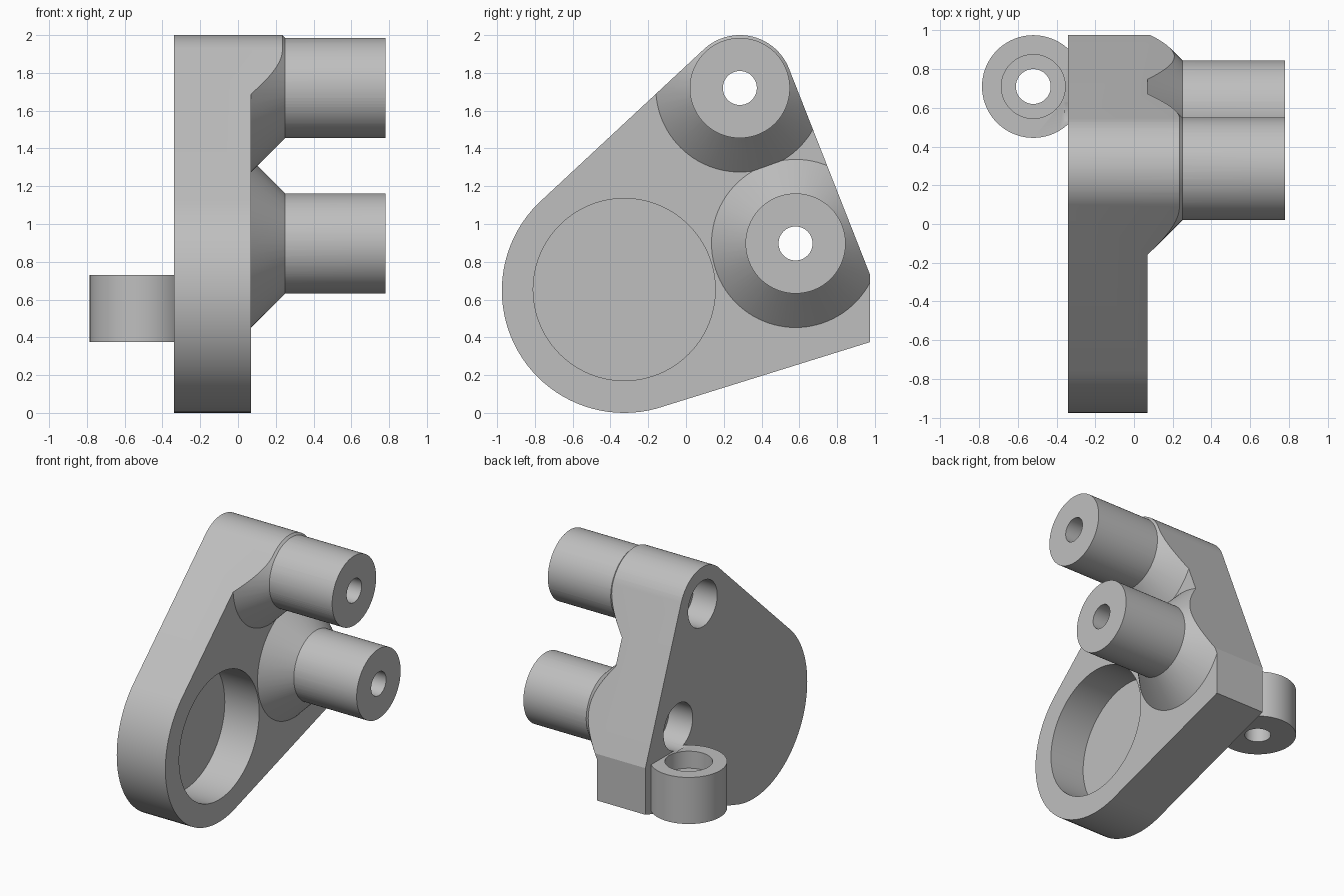
import bpy, bmesh, math
from mathutils import Matrix, Vector
from mathutils.geometry import convex_hull_2d

if "Cube" in bpy.data.objects:
    bpy.data.objects.remove(bpy.data.objects["Cube"], do_unlink=True)

SEG = 96
BACK, FACE = -0.34, 0.07            # plate back and front faces (x)
CONE_TOP, BOSS_END = 0.25, 0.78
BOSS_R, BORE_R, SINK_R = 0.265, 0.09, 0.175
EYE_Z = (0.375, 0.73)               # height range of the side eyelet
PIVOT = (-0.327, 0.648)             # big round end (y, z)
BOSSES = [(0.285, 1.72), (0.58, 0.897)]
EYE = (-0.52, 0.71)                 # eyelet centre (x, y)

grey = bpy.data.materials.new("cast grey")
grey.use_nodes = True
COLOUR = (0.52, 0.52, 0.52, 1)
grey.diffuse_color = COLOUR
grey.node_tree.nodes["Principled BSDF"].inputs["Base Color"].default_value = COLOUR


def to_object(name, bm):
    bmesh.ops.recalc_face_normals(bm, faces=bm.faces)
    mesh = bpy.data.meshes.new(name)
    bm.to_mesh(mesh)
    bm.free()
    mesh.materials.append(grey)
    obj = bpy.data.objects.new(name, mesh)
    bpy.context.collection.objects.link(obj)
    return obj


def rod(name, centre, lo, hi, r1, r2=None, axis="X"):
    """Cylinder or cone along x (centre is y, z) or along z (centre is x, y)."""
    bm = bmesh.new()
    bmesh.ops.create_cone(bm, cap_ends=True, segments=SEG, radius1=r1,
                          radius2=r1 if r2 is None else r2, depth=hi - lo)
    mid = (lo + hi) / 2
    if axis == "X":
        turn = Matrix.Rotation(math.pi / 2, 4, "Y")
        place = Matrix.Translation((mid, *centre)) @ turn
    else:
        place = Matrix.Translation((*centre, mid))
    bm.transform(place)
    return to_object(name, bm)


def prism(name, outline, lo, hi):
    """Extrude a (y, z) outline along x."""
    bm = bmesh.new()
    face = bm.faces.new([bm.verts.new((lo, y, z)) for y, z in outline])
    new = bmesh.ops.extrude_face_region(bm, geom=[face])["geom"]
    verts = [v for v in new if isinstance(v, bmesh.types.BMVert)]
    bmesh.ops.translate(bm, verts=verts, vec=(hi - lo, 0, 0))
    return to_object(name, bm)


def combine(target, tool, operation):
    tool.hide_render = True
    mod = target.modifiers.new("combine", "BOOLEAN")
    mod.operation, mod.object, mod.solver = operation, tool, "EXACT"
    bpy.context.view_layer.objects.active = target
    bpy.ops.object.modifier_apply(modifier=mod.name)
    bpy.data.objects.remove(tool, do_unlink=True)


def circle(centre, r):
    steps = [math.tau * i / SEG for i in range(SEG)]
    return [Vector((centre[0] + r * math.cos(a), centre[1] + r * math.sin(a))) for a in steps]


# Plate outline: tangent lines wrapped around three circles and a square foot
points = circle(PIVOT, 0.648) + circle(BOSSES[0], 0.28) + circle(BOSSES[1], 0.28)
points += [Vector((0.975, z)) for z in EYE_Z]
outline = [points[i] for i in convex_hull_2d(points)]

# Slab with flared boss bases, trimmed to the outline
body = prism("bracket_body", [(-2, -1), (2, -1), (2, 3), (-2, 3)], BACK, FACE)
for c in BOSSES:
    flare = rod("flare", c, FACE - 0.1, CONE_TOP + 0.02, BOSS_R + 0.28, BOSS_R - 0.02)
    combine(body, flare, "UNION")
combine(body, prism("trim", outline, -0.6, 0.6), "INTERSECT")

# Bosses and the side eyelet
for c in BOSSES:
    combine(body, rod("boss", c, -0.05, BOSS_END, BOSS_R), "UNION")
combine(body, rod("eyelet", EYE, *EYE_Z, BOSS_R, axis="Z"), "UNION")

# Round pocket, boss bores with rear counterbores, eyelet bore
combine(body, rod("pocket", (-0.327, 0.653), -0.22, 0.2, 0.482), "DIFFERENCE")
for c in BOSSES:
    combine(body, rod("bore", c, -0.5, 1, BORE_R), "DIFFERENCE")
    combine(body, rod("counterbore", c, BACK - 0.02, BACK + 0.2, SINK_R), "DIFFERENCE")
combine(body, rod("eye_bore", EYE, 0.2, 0.9, BORE_R, axis="Z"), "DIFFERENCE")
combine(body, rod("eye_counterbore", EYE, 0.6, 0.9, 0.165, axis="Z"), "DIFFERENCE")

# Smooth curved walls, keep edges crisp
bpy.ops.object.select_all(action="DESELECT")
body.select_set(True)
bpy.context.view_layer.objects.active = body
bpy.ops.object.shade_smooth_by_angle(angle=math.radians(20))
